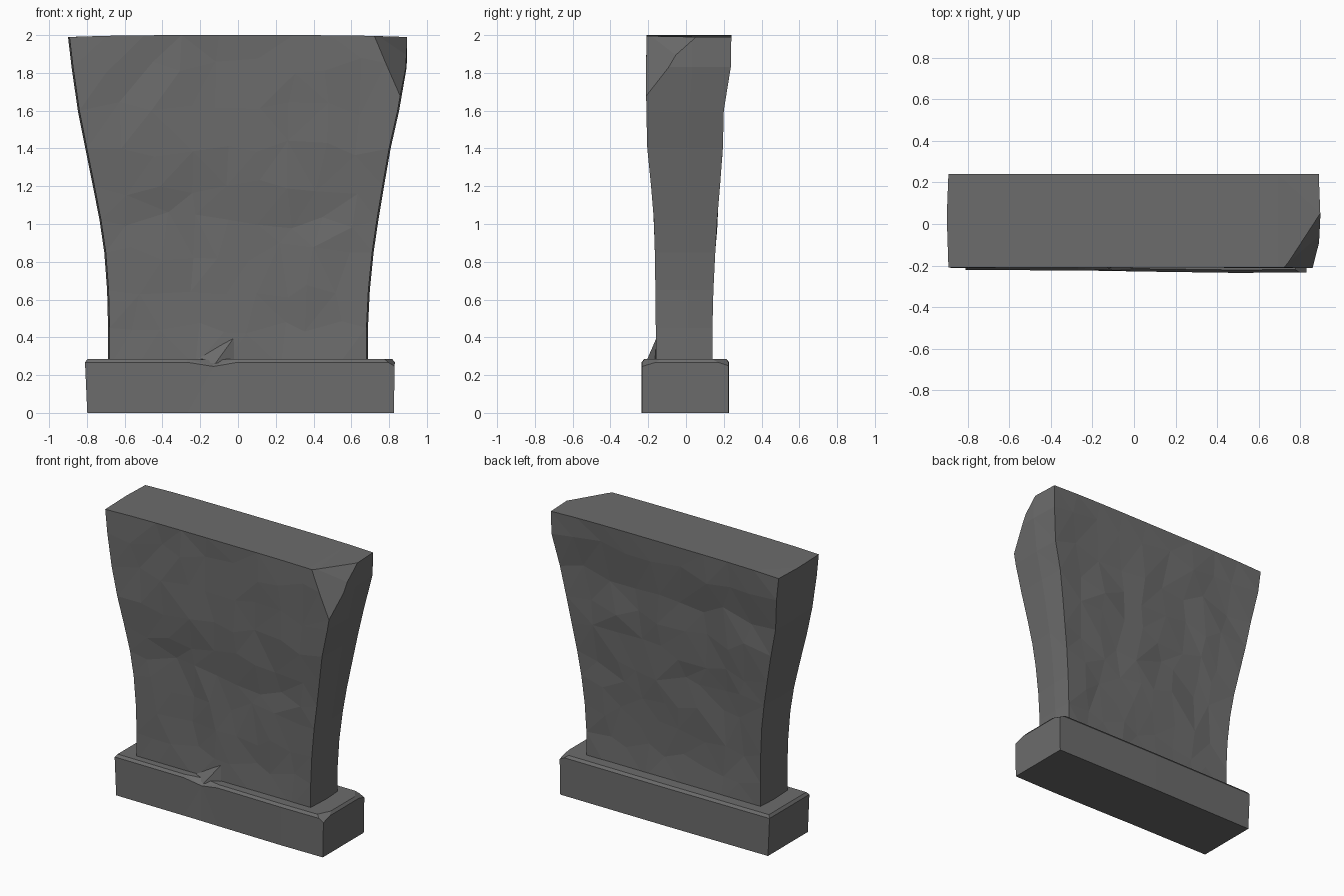
import bpy, bmesh, random
from mathutils import Vector

if "Cube" in bpy.data.objects:
    bpy.data.objects.remove(bpy.data.objects["Cube"])

random.seed(4)
stone = bpy.data.materials.new("dark grey stone")
stone.diffuse_color = (0.15, 0.15, 0.15, 1)
stone.use_nodes = True
stone.node_tree.nodes["Principled BSDF"].inputs["Base Color"].default_value = stone.diffuse_color


def finish(bm, name):
    bmesh.ops.triangulate(bm, faces=[f for f in bm.faces if len(f.verts) > 3])
    bmesh.ops.recalc_face_normals(bm, faces=bm.faces[:])
    me = bpy.data.meshes.new(name)
    bm.to_mesh(me)
    bm.free()
    me.materials.append(stone)
    bpy.context.collection.objects.link(bpy.data.objects.new(name, me))


def chip(bm, a, b, c, inside):
    """Break a corner off along the plane a, b, c, keeping the inside point."""
    a, b, c = Vector(a), Vector(b), Vector(c)
    n = (b - a).cross(c - a).normalized()
    if (Vector(inside) - a).dot(n) > 0:
        n = -n
    cut = bmesh.ops.bisect_plane(bm, geom=bm.verts[:] + bm.edges[:] + bm.faces[:],
                                 plane_co=a, plane_no=n, clear_outer=True)
    edges = [e for e in cut["geom_cut"] if isinstance(e, bmesh.types.BMEdge)]
    bmesh.ops.holes_fill(bm, edges=edges, sides=0)


def loft(rings):
    bm = bmesh.new()
    loops = [[bm.verts.new(p) for p in r] for r in rings]
    for lo, hi in zip(loops, loops[1:]):
        for i in range(len(lo)):
            j = (i + 1) % len(lo)
            bm.faces.new((lo[i], lo[j], hi[j], hi[i]))
    bm.faces.new(loops[0][::-1])
    bm.faces.new(loops[-1])
    return bm


# Flared slab: z, left, right, front, back
profile = [(0.25, -0.68, 0.68, -0.16, 0.14), (0.45, -0.68, 0.68, -0.16, 0.14),
           (0.65, -0.685, 0.69, -0.162, 0.145), (0.85, -0.70, 0.71, -0.165, 0.155),
           (1.02, -0.725, 0.735, -0.17, 0.165), (1.2, -0.76, 0.765, -0.185, 0.18),
           (1.4, -0.80, 0.80, -0.205, 0.195), (1.6, -0.84, 0.845, -0.21, 0.20),
           (1.83, -0.873, 0.885, -0.212, 0.237), (1.99, -0.892, 0.888, -0.208, 0.24)]
N = 9
rings = []
for k, (z, xl, xr, yf, yb) in enumerate(profile):
    rough = 0 < k < len(profile) - 1
    ring = []
    for side in (0, 1):
        for i in range(N + 1):
            t = i / N if side == 0 else 1 - i / N
            inner = rough and 0 < i < N
            wob = random.uniform(0, 0.014) if inner else 0
            x = xl + (xr - xl) * t + (random.uniform(-0.04, 0.04) if inner else 0)
            y = yf + wob if side == 0 else yb - wob
            dz = random.uniform(-0.05, 0.05) if inner else 0
            if k == len(profile) - 1:
                dz = 0.01 * (1 - (2 * t - 1) ** 4)
            ring.append((x, y, z + dz))
        # slightly bulging side
        ring.append((xr + 0.008 if side == 0 else xl - 0.008, (yf + yb) / 2 + 0.02, z))
    rings.append(ring)
bm = loft(rings)
# broken upper corner, in two facets
chip(bm, (0.72, -0.208, 2.0), (0.86, -0.213, 1.67), (0.893, -0.06, 1.88), (0, 0, 1))
chip(bm, (0.74, -0.19, 1.992), (0.885, -0.10, 1.86), (0.888, 0.04, 1.99), (0, 0, 1))
finish(bm, "headstone_slab")


# Plinth with a worn top edge: each ring has notch points along the front
def plinth_ring(z, inset, notch, drop):
    l, r, f, b = -0.81 + inset, 0.83 - inset, -0.22 + inset, 0.225 - inset
    if z == 0:
        l, r = -0.798, 0.825
    return [(l, f, z), (-0.27, f - 0.004, z), (-0.13, f - 0.005 + notch, z - drop),
            (0.0, f - 0.008, z), (0.5, f - 0.015, z), (r, f - 0.012, z),
            (r, b, z), (0, b + 0.003, z), (l, b, z)]


bm = loft([plinth_ring(0, 0, 0, 0), plinth_ring(0.268, 0, 0.004, 0.022),
           plinth_ring(0.286, 0.014, 0.03, 0.004)])
chip(bm, (0.77, -0.22, 0.288), (0.832, -0.23, 0.245), (0.83, -0.12, 0.28), (0, 0, 0.1))
chip(bm, (0.76, 0.22, 0.288), (0.832, 0.22, 0.25), (0.81, 0.14, 0.288), (0, 0, 0.1))
finish(bm, "plinth")

# Stone spur where the slab meets the chipped plinth edge
bm = bmesh.new()
v = [bm.verts.new(p) for p in ((-0.23, -0.165, 0.275), (-0.02, -0.165, 0.275),
                               (-0.12, -0.215, 0.262), (-0.11, -0.168, 0.315),
                               (-0.02, -0.155, 0.40), (-0.12, -0.13, 0.27))]
bmesh.ops.convex_hull(bm, input=v)
finish(bm, "chipped_spur")
